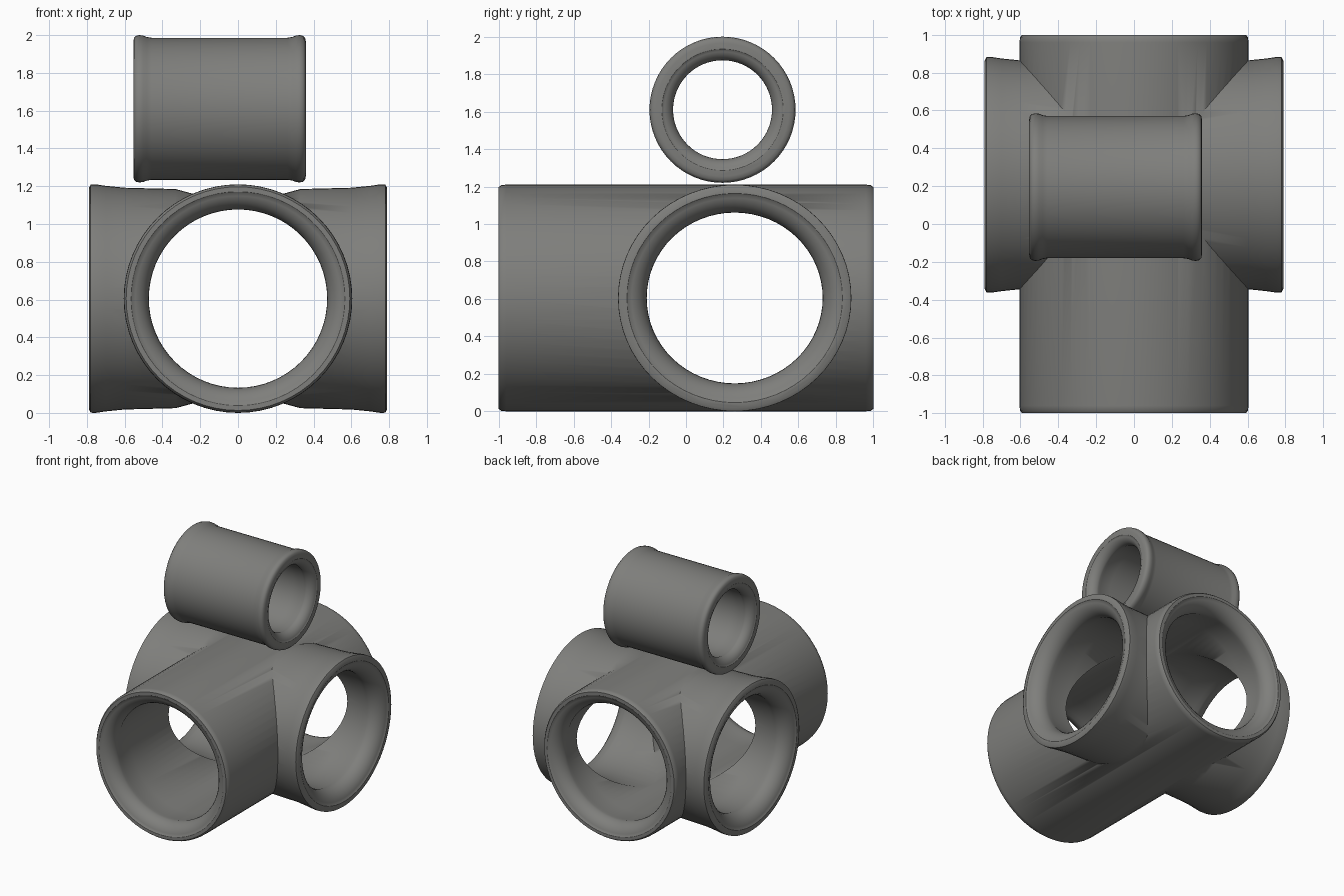
import bpy, math
from mathutils import Matrix

cube = bpy.data.objects.get("Cube")
if cube:
    bpy.data.objects.remove(cube, do_unlink=True)

grey = bpy.data.materials.new("warm_grey")
grey.use_nodes = True
grey.diffuse_color = (0.21, 0.21, 0.2, 1)
grey.node_tree.nodes["Principled BSDF"].inputs["Base Color"].default_value = grey.diffuse_color


def lathe(name, profile, axis, centre, stretch=1.0, sides=64):
    """Closed solid turned from (position, radius) pairs around the x or y axis."""
    verts, faces = [], []
    for along, r in profile:
        for i in range(sides):
            a = 2 * math.pi * i / sides
            verts.append((r * math.cos(a) * stretch, r * math.sin(a), along))
    for k in range(len(profile) - 1):
        for i in range(sides):
            j = (i + 1) % sides
            faces.append((k * sides + i, k * sides + j, (k + 1) * sides + j, (k + 1) * sides + i))
    faces.append(tuple(reversed(range(sides))))
    faces.append(tuple(range(len(verts) - sides, len(verts))))
    mesh = bpy.data.meshes.new(name)
    mesh.from_pydata(verts, [], faces)
    # local z becomes the pipe axis, local y stays upright
    if axis == 'X':
        turn = Matrix(((0, 0, 1), (1, 0, 0), (0, 1, 0)))
    else:
        turn = Matrix(((-1, 0, 0), (0, 0, 1), (0, 1, 0)))
    mesh.transform(Matrix.Translation(centre) @ turn.to_4x4())
    mesh.materials.append(grey)
    obj = bpy.data.objects.new(name, mesh)
    bpy.context.collection.objects.link(obj)
    return obj


def mirrored(half):
    """Mirror a profile running from the middle outwards."""
    return [(-p, r) for p, r in reversed(half)] + half


def bore(end, radius, lip, steps=7):
    """Bore profile: straight wall, raised lip, then a rounded flare at the mouth."""
    half = [(end - 2.6 * lip, radius + 0.008), (end - 1.3 * lip, radius + 0.008)]
    for i in range(steps + 1):
        a = math.pi / 2 * 0.9 * i / steps
        half.append((end - lip + lip * math.sin(a), radius + lip * (1 - math.cos(a))))
    half.append((end + 0.02, half[-1][1] + 0.015))
    return mirrored(half)


def combine(target, other, operation):
    mod = target.modifiers.new(operation.lower(), 'BOOLEAN')
    mod.operation, mod.solver, mod.object = operation, 'EXACT', other
    bpy.context.view_layer.objects.active = target
    bpy.ops.object.modifier_apply(modifier=mod.name)
    bpy.data.objects.remove(other, do_unlink=True)


def smooth(obj, degrees):
    bpy.ops.object.select_all(action='DESELECT')
    obj.select_set(True)
    bpy.context.view_layer.objects.active = obj
    bpy.ops.object.shade_smooth_by_angle(angle=math.radians(degrees))


# Large cross fitting: long pipe and flared side pipe
main_centre, side_centre = (0, 0, 0.605), (0, 0.26, 0.605)
fitting = lathe("cross_fitting", mirrored([(0.96, 0.605), (0.985, 0.603), (1.0, 0.592)]),
                'Y', main_centre)
side = lathe("side_pipe", mirrored([(0.22, 0.55), (0.33, 0.58), (0.6, 0.587), (0.7, 0.597),
                                    (0.755, 0.605), (0.78, 0.604), (0.79, 0.585)]),
             'X', side_centre, 1.03)
combine(fitting, side, 'UNION')
combine(fitting, lathe("main_bore", bore(1.0, 0.472, 0.11), 'Y', main_centre), 'DIFFERENCE')
combine(fitting, lathe("side_bore", bore(0.79, 0.456, 0.12), 'X', side_centre, 1.03), 'DIFFERENCE')
smooth(fitting, 50)

# Small beaded sleeve resting on top
sleeve_centre = (-0.0975, 0.195, 1.61)
sleeve = lathe("top_sleeve", mirrored([(0.36, 0.376), (0.385, 0.38), (0.405, 0.388), (0.425, 0.39),
                                       (0.443, 0.386), (0.453, 0.375), (0.457, 0.355)]),
               'X', sleeve_centre)
combine(sleeve, lathe("sleeve_bore", bore(0.457, 0.264, 0.07), 'X', sleeve_centre), 'DIFFERENCE')
smooth(sleeve, 50)
